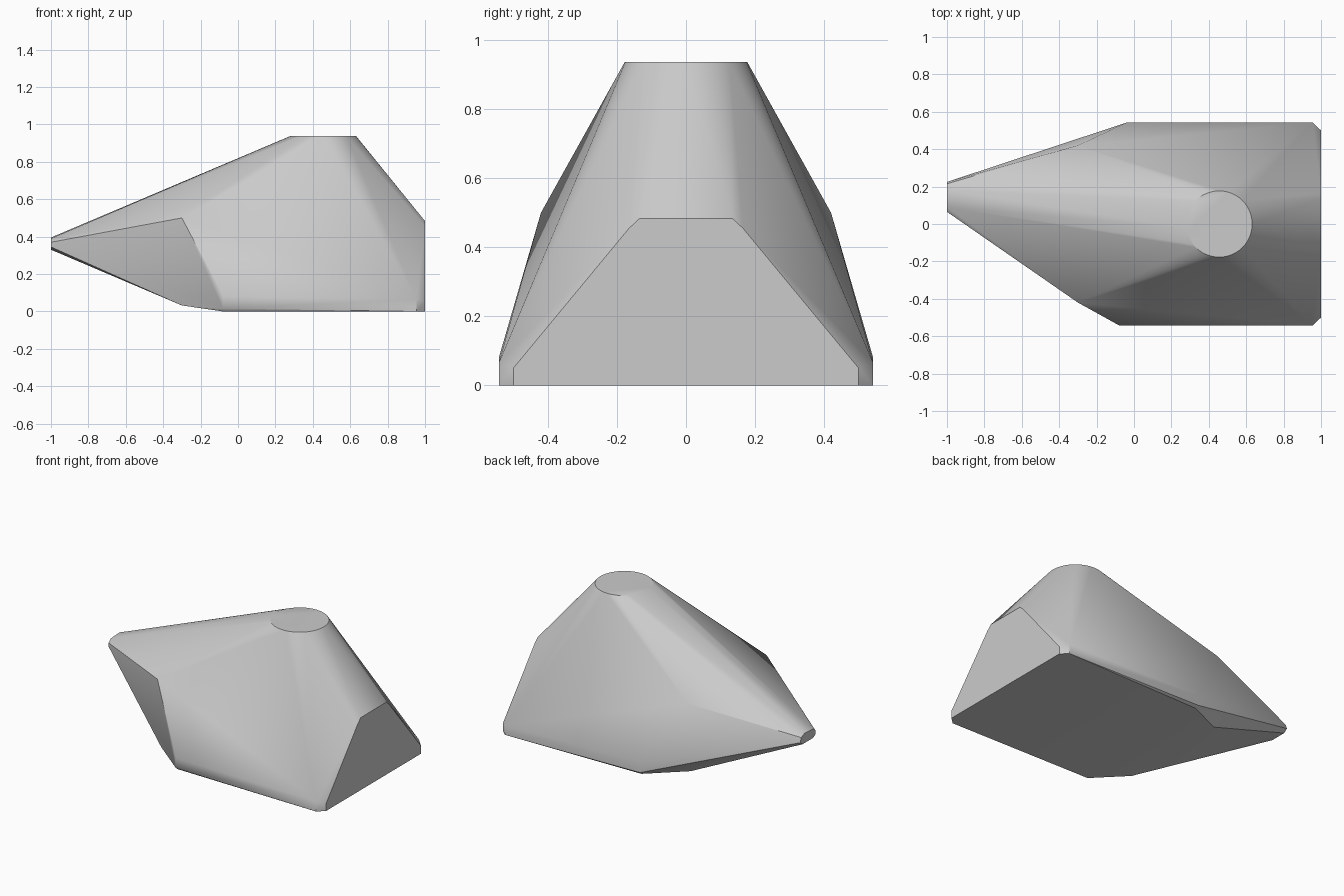
import bpy, bmesh, math
from mathutils import Vector

cube = bpy.data.objects.get("Cube")
if cube:
    bpy.data.objects.remove(cube, do_unlink=True)

grey = bpy.data.materials.new("light grey")
grey.use_nodes = True
colour = (0.6, 0.6, 0.6, 1)
grey.diffuse_color = colour
grey.node_tree.nodes["Principled BSDF"].inputs["Base Color"].default_value = colour

points = []

# round flat top
for i in range(48):
    a = math.tau * i / 48
    points.append((0.455 + 0.177 * math.cos(a), 0.177 * math.sin(a), 0.937))

# small rounded nose, off to one side
nose = [(0.065, 0.345), (0.09, 0.33), (0.2, 0.33), (0.225, 0.35),
        (0.215, 0.38), (0.18, 0.395), (0.09, 0.39), (0.065, 0.37)]
points += [(-1, y, z) for y, z in nose]

# mirrored side corners: shoulders, keel, base and chamfered end
for side in (-1, 1):
    base_x = -0.06 + 0.02 * side
    half = [(-0.3, 0.42, 0.5), (-0.3, 0.38, 0.032),
            (base_x, 0.525, 0), (base_x, 0.542, 0.015), (base_x, 0.542, 0.08),
            (0.955, 0.542, 0), (0.955, 0.542, 0.065),
            (1, 0.5, 0), (1, 0.5, 0.05), (1, 0.165, 0.455), (1, 0.135, 0.483)]
    points += [(x, y * side, z) for x, y, z in half]

# wrap the corners in one convex skin
bm = bmesh.new()
for p in points:
    bm.verts.new(Vector(p))
hull = bmesh.ops.convex_hull(bm, input=bm.verts[:])
loose = {g for g in hull["geom_interior"] + hull["geom_unused"]
         if isinstance(g, bmesh.types.BMVert)}
bmesh.ops.delete(bm, geom=list(loose), context="VERTS")
bmesh.ops.dissolve_limit(bm, angle_limit=math.radians(0.5),
                         verts=bm.verts[:], edges=bm.edges[:])
bmesh.ops.recalc_face_normals(bm, faces=bm.faces[:])

mesh = bpy.data.meshes.new("faceted_body")
bm.to_mesh(mesh)
bm.free()
mesh.materials.append(grey)
body = bpy.data.objects.new("faceted_body", mesh)
bpy.context.collection.objects.link(body)

# smooth the round parts, keep the ridges sharp
bpy.ops.object.select_all(action="DESELECT")
body.select_set(True)
bpy.context.view_layer.objects.active = body
bpy.ops.object.shade_smooth_by_angle(angle=math.radians(30))
